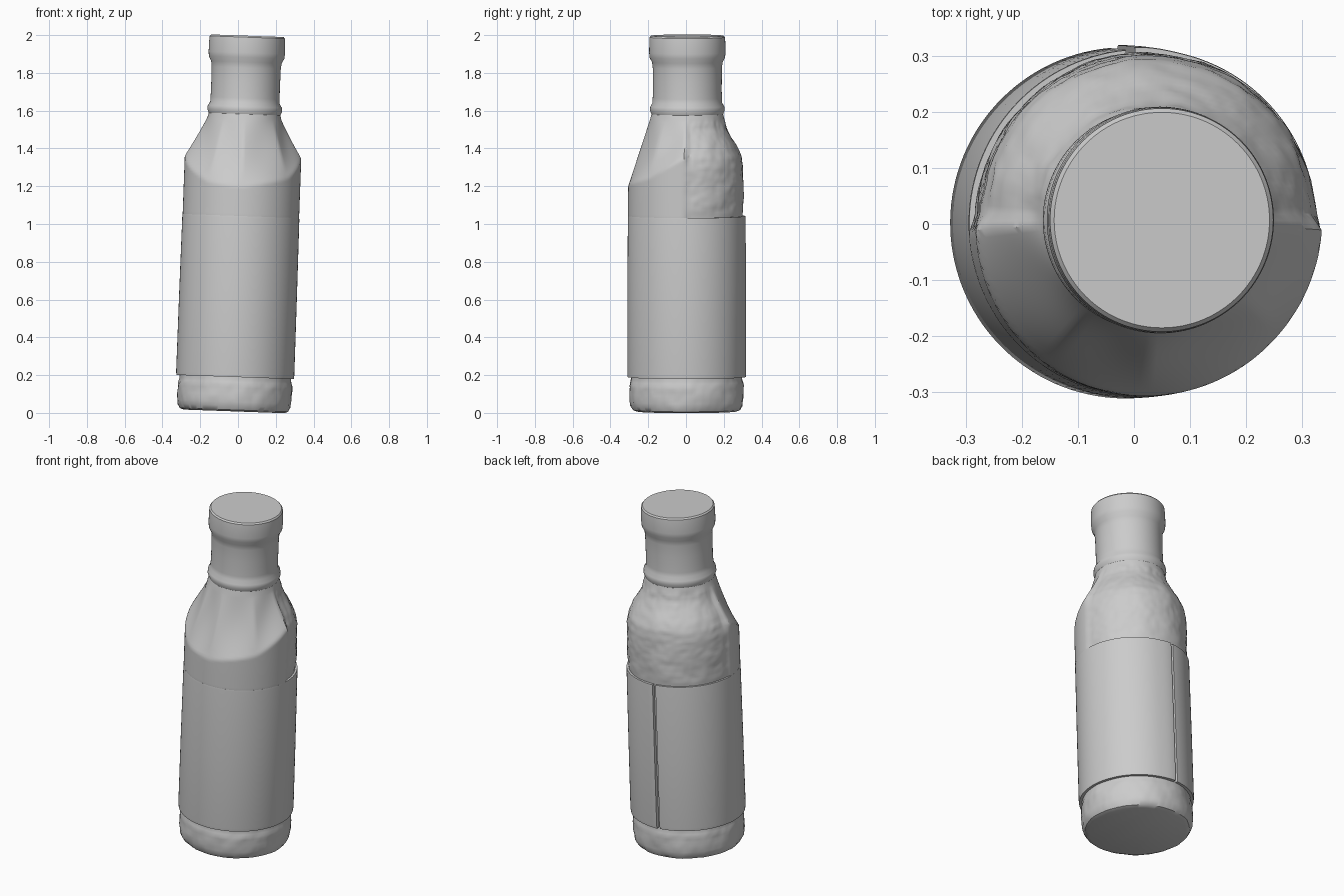
import bpy, bmesh, math
from mathutils import Vector, noise

if "Cube" in bpy.data.objects:
    bpy.data.objects.remove(bpy.data.objects["Cube"], do_unlink=True)

grey = bpy.data.materials.new("matte grey")
grey.use_nodes = True
GREY = (0.6, 0.6, 0.6, 1)
grey.diffuse_color = GREY
grey.node_tree.nodes["Principled BSDF"].inputs["Base Color"].default_value = GREY

SEG = 128


def interp(points, x):
    """Piecewise linear lookup in a list of (x, value) pairs."""
    for (a, va), (b, vb) in zip(points, points[1:]):
        if x <= b:
            return va + (vb - va) * max(0, (x - a) / (b - a))
    return points[-1][1]


def smooth(a, b, x):
    t = min(1, max(0, (x - a) / (b - a)))
    return t * t * (3 - 2 * t)


def finish(name, bm, angle=35):
    """Turn the bmesh into a shaded object with the bottle's slight lean."""
    bmesh.ops.recalc_face_normals(bm, faces=bm.faces)
    mesh = bpy.data.meshes.new(name)
    bm.to_mesh(mesh)
    bm.free()
    mesh.materials.append(grey)
    ob = bpy.data.objects.new(name, mesh)
    bpy.context.collection.objects.link(ob)
    ob.location = (-0.022, 0.002, 0.008)
    ob.rotation_euler.y = 0.036
    bpy.ops.object.select_all(action="DESELECT")
    ob.select_set(True)
    bpy.context.view_layer.objects.active = ob
    bpy.ops.object.shade_smooth_by_angle(angle=math.radians(angle))
    return ob


# Glass profile as (height, radius): rounded shoulder on the back
BACK = [(0.0, 0.265), (0.008, 0.285), (0.03, 0.298), (0.07, 0.303),
        (0.14, 0.302), (0.17, 0.295), (0.2, 0.295), (1.02, 0.296),
        (1.06, 0.3), (1.2, 0.302), (1.3, 0.298), (1.35, 0.288),
        (1.4, 0.265), (1.45, 0.236), (1.5, 0.21), (1.55, 0.196)]
# Neck, raised ring and lip
NECK = [(1.55, 0.196), (1.575, 0.19), (1.595, 0.198), (1.615, 0.196),
        (1.635, 0.184), (1.7, 0.182), (1.82, 0.183), (1.85, 0.187),
        (1.875, 0.2), (1.9, 0.202), (1.96, 0.201), (1.982, 0.199),
        (1.99, 0.192)]
# Faceted front shoulder: (angle in degrees, height where the slope starts)
RIM = [(-180, 1.35), (-125, 1.21), (-90, 1.19), (-40, 1.24), (0, 1.36)]


def front_radius(deg, z):
    start = interp(RIM, deg)
    if z < start:
        return 0.309
    t = min(1, (z - start) / (1.55 - start))
    for (a, _), (b, _) in zip(RIM, RIM[1:]):
        if a <= deg <= b:
            dip = math.sin(math.pi * (deg - a) / (b - a))
            break
    return 0.309 + (0.196 - 0.309) * t - 0.016 * dip * math.sin(math.pi * t)


def glass_radius(ang, z):
    if z >= 1.55:
        return interp(NECK, z)
    r = interp(BACK, z)
    deg = math.degrees(ang)
    w = smooth(-0.06, 0.06, -math.sin(ang)) * smooth(1.0, 1.03, z)
    if w > 0:
        d = deg - 360 if deg > 180 else deg
        d = 0 if 0 <= d < 90 else (-180 if d >= 90 else d)
        r += (front_radius(d, z) - r) * w
    # Uneven surface on the base and the back shoulder
    p = Vector((math.cos(ang) * 0.3, math.sin(ang) * 0.3, z))
    rough = max(1 - smooth(0.15, 0.2, z), smooth(1.03, 1.08, z) * (1 - w))
    return r + rough * (0.005 * noise.noise(p * 12) + 0.003 * noise.noise(p * 35))


# Bottle body with neck and lip
heights = [z for z, _ in BACK if z < 1.02] + [z for z, _ in NECK if z > 1.56]
heights += [1.0 + i * 0.0125 for i in range(45)]
heights += [0.05, 0.09, 0.11, 0.125, 0.155, 1.66, 1.75]
heights = sorted(set(round(z, 4) for z in heights))
bm = bmesh.new()
rings = []
for z in heights:
    ring = []
    for i in range(SEG):
        a = 2 * math.pi * i / SEG
        r = glass_radius(a, z)
        y = 0.005 * smooth(1.1, 1.6, z)
        ring.append(bm.verts.new((r * math.cos(a), r * math.sin(a) + y, z)))
    rings.append(ring)
for lo, hi in zip(rings, rings[1:]):
    for i in range(SEG):
        j = (i + 1) % SEG
        bm.faces.new((lo[i], lo[j], hi[j], hi[i]))
bm.faces.new(rings[0][::-1])
bm.faces.new(rings[-1])
finish("bottle", bm)

# Wrapped label with an open seam at the back
LABEL = [(0.288, 0.182), (0.311, 0.182), (0.313, 0.2), (0.312, 0.6),
         (0.31, 1.025), (0.309, 1.035), (0.288, 1.035)]
bm = bmesh.new()
start, sweep = math.radians(95.5), math.radians(357)
columns = []
for i in range(SEG + 1):
    a = start + sweep * i / SEG
    lift = 0.004 * smooth(SEG - 6, SEG, i)
    columns.append([bm.verts.new(((r + lift) * math.cos(a), (r + lift) * math.sin(a), z))
                    for r, z in LABEL])
n = len(LABEL)
for c, d in zip(columns, columns[1:]):
    for k in range(n):
        m = (k + 1) % n
        bm.faces.new((c[k], d[k], d[m], c[m]))
bm.faces.new(columns[0])
bm.faces.new(columns[-1][::-1])
finish("label", bm)
